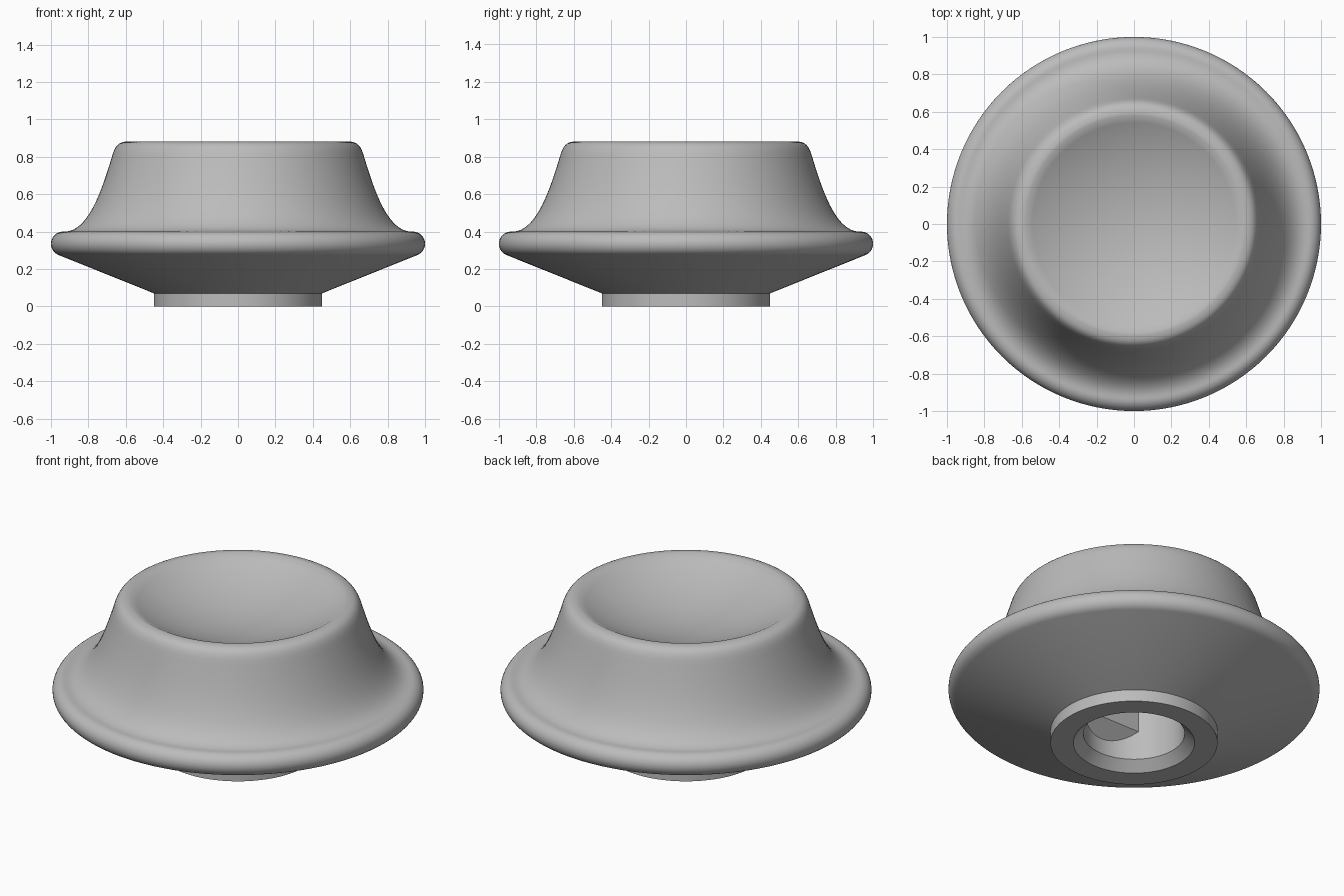
import bpy, bmesh
from math import sin, cos, asin, atan2, pi, radians
from mathutils import Vector
from mathutils.geometry import interpolate_bezier

cube = bpy.data.objects.get("Cube")
if cube:
    bpy.data.objects.remove(cube, do_unlink=True)

SEGMENTS = 128
BORE_R, BORE_TOP = 0.273, 0.55
FLAT_Y, FLAT_Z = -0.193, 0.226
TOP, RIM_R, DISH = 0.882, 0.58, 0.15

grey = bpy.data.materials.new("plain grey")
grey.use_nodes = True
grey.diffuse_color = (0.5, 0.5, 0.5, 1)
grey.node_tree.nodes["Principled BSDF"].inputs["Base Color"].default_value = grey.diffuse_color


def add_object(name, bm):
    bmesh.ops.recalc_face_normals(bm, faces=bm.faces)
    mesh = bpy.data.meshes.new(name)
    bm.to_mesh(mesh)
    bm.free()
    mesh.materials.append(grey)
    obj = bpy.data.objects.new(name, mesh)
    bpy.context.collection.objects.link(obj)
    bpy.ops.object.select_all(action='DESELECT')
    obj.select_set(True)
    bpy.context.view_layer.objects.active = obj
    bpy.ops.object.shade_smooth_by_angle(angle=radians(38))
    return obj


def arc(cx, cz, r, start, end, steps):
    angles = [start + (end - start) * i / steps for i in range(steps + 1)]
    return [(cx + r * cos(a), cz + r * sin(a)) for a in angles]


def bezier(*points, steps):
    curve = interpolate_bezier(*[Vector((x, z, 0)) for x, z in points], steps)
    return [(p.x, p.y) for p in curve]


# Chamfered bore, short boss and sloping underside
profile = [(0, BORE_TOP), (BORE_R, BORE_TOP), (BORE_R, 0.055), (0.327, 0), (0.45, 0), (0.45, 0.07)]
# Rounded flange bead
profile += arc(0.935, 0.335, 0.065, radians(-68.5), pi / 2, 14)
# Concave flank and rounded rim
profile += bezier((0.92, 0.4), (0.79, 0.41), (0.72, 0.65), (0.668, 0.82), steps=20)
profile += bezier((0.668, 0.82), (0.65, 0.87), (0.63, TOP), (RIM_R, TOP), steps=9)[1:]
# Shallow spherical dish
dish_r = (RIM_R ** 2 + DISH ** 2) / (2 * DISH)
half = asin(RIM_R / dish_r)
profile += arc(0, TOP - DISH + dish_r, dish_r, half - pi / 2, -pi / 2, 14)[1:]

# Knob body turned around the vertical axis
bm = bmesh.new()
verts = [bm.verts.new((x, 0, z)) for x, z in profile]
edges = [bm.edges.new(pair) for pair in zip(verts, verts[1:])]
bmesh.ops.spin(bm, geom=verts + edges, cent=(0, 0, 0), axis=(0, 0, 1),
               angle=2 * pi, steps=SEGMENTS, use_merge=True)
bmesh.ops.remove_doubles(bm, verts=bm.verts, dist=0.0005)
add_object("knob_body", bm)

# Flat key inside the bore, with a sloped lead-in underneath
bm = bmesh.new()
key_r = BORE_R + 0.004
side = atan2(FLAT_Y, -(key_r ** 2 - FLAT_Y ** 2) ** 0.5)
outline = arc(0, 0, key_r, side, -pi - side, 24)
low = [bm.verts.new((x, y, FLAT_Z + y - FLAT_Y)) for x, y in outline]
high = [bm.verts.new((x, y, BORE_TOP + 0.01)) for x, y in outline]
bm.faces.new(low)
bm.faces.new(high)
for i in range(len(low)):
    j = (i + 1) % len(low)
    bm.faces.new((low[i], low[j], high[j], high[i]))
add_object("bore_flat", bm)
